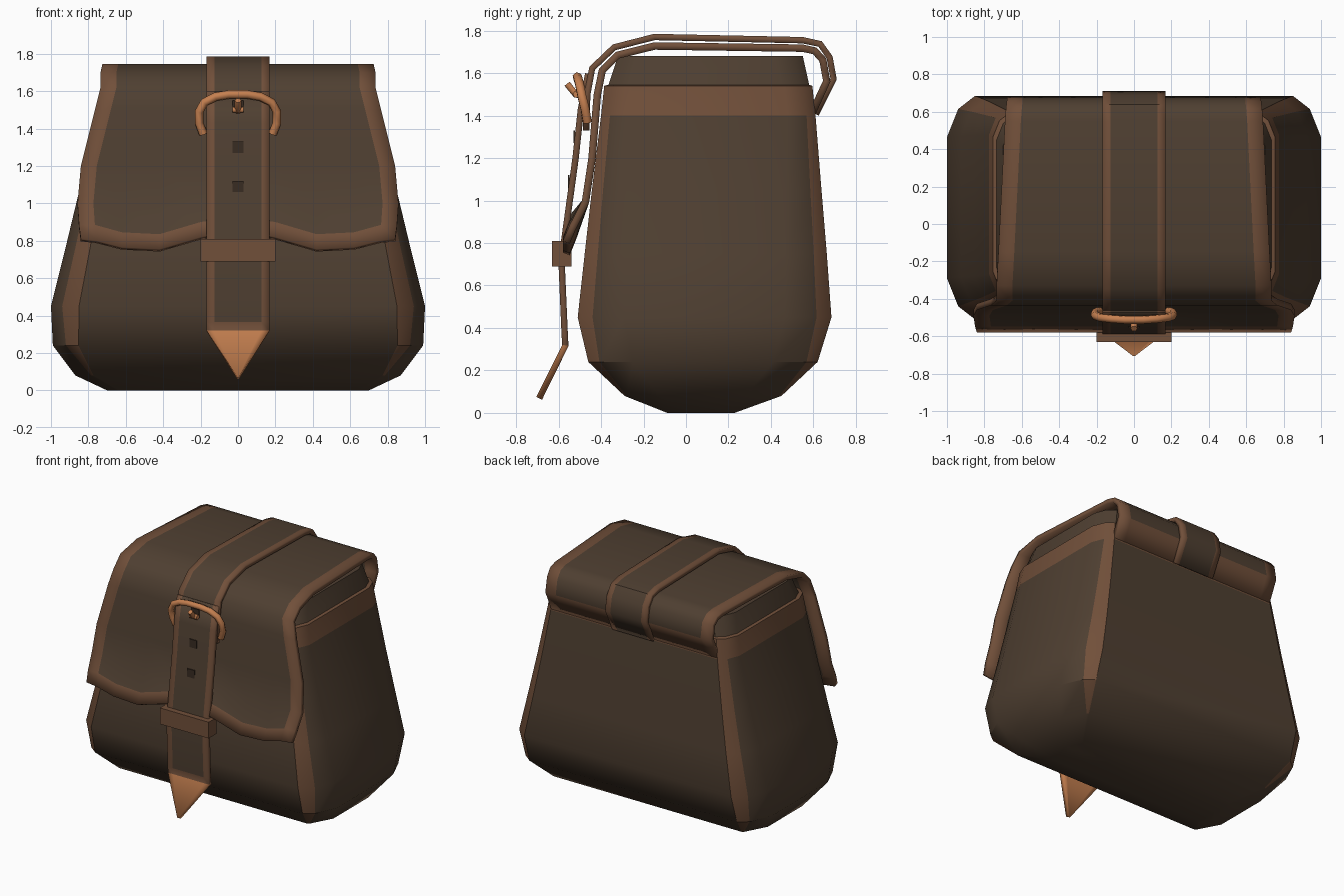
import bpy, math

if "Cube" in bpy.data.objects:
    bpy.data.objects.remove(bpy.data.objects["Cube"])

def material(name, rgb):
    m = bpy.data.materials.new(name)
    m.diffuse_color = (*rgb, 1)
    m.use_nodes = True
    m.node_tree.nodes["Principled BSDF"].inputs["Base Color"].default_value = m.diffuse_color
    return m

DARK = material("dark leather", (0.078, 0.050, 0.031))
TRIM = material("brown trim", (0.165, 0.079, 0.042))
COPPER = material("copper", (0.56, 0.215, 0.08))
HOLE = material("hole brown", (0.04, 0.025, 0.016))
MATS = [DARK, TRIM, COPPER, HOLE]

def make(name, verts, faces, mats, smooth=40):
    me = bpy.data.meshes.new(name)
    me.from_pydata(verts, [], faces)
    ob = bpy.data.objects.new(name, me)
    bpy.context.collection.objects.link(ob)
    for m in MATS:
        me.materials.append(m)
    for p, i in zip(me.polygons, mats):
        p.material_index = i
    if smooth:
        bpy.ops.object.select_all(action='DESELECT')
        ob.select_set(True)
        bpy.context.view_layer.objects.active = ob
        bpy.ops.object.shade_smooth_by_angle(angle=math.radians(smooth))
    return ob

def sheet(name, grid, rule, thick):
    """Leather sheet from rows of points (outer surface), thickened inward."""
    n = len(grid[0])
    verts = [p for row in grid for p in row]
    faces, mats = [], []
    for i in range(len(grid) - 1):
        for j in range(n - 1):
            a = i * n + j
            faces.append((a, a + n, a + n + 1, a + 1))
            mats.append(rule(i, j))
    ob = make(name, verts, faces, mats)
    s = ob.modifiers.new("thickness", 'SOLIDIFY')
    s.thickness = thick
    s.offset = -1
    return ob

def box(name, lo, hi, mat):
    v = [(x, y, z) for x in (lo[0], hi[0]) for y in (lo[1], hi[1]) for z in (lo[2], hi[2])]
    f = [(0, 1, 3, 2), (4, 6, 7, 5), (0, 4, 5, 1), (2, 3, 7, 6), (0, 2, 6, 4), (1, 5, 7, 3)]
    return make(name, v, f, [mat] * 6, 0)

# Bag body: rings of z, half width, front y, back y, corner size, corner pinch
rings = [(0, .70, -.11, .25, .6, .9), (.08, .87, -.32, .48, .9, .85),
         (.24, .99, -.47, .63, 1, .25), (.45, 1.0, -.51, .685, 1, 0),
         (.75, .925, -.477, .663, .88, 0), (1.05, .853, -.443, .638, .75, 0),
         (1.40, .775, -.40, .61, .6, 0), (1.54, .755, -.385, .595, .6, 0),
         (1.545, .735, -.365, .58, .6, 0), (1.68, .70, -.32, .55, .6, 0)]
verts, faces, mats = [], [], []
for z, w, y0, y1, s, t in rings:
    corner = [(0, .22), (.06 + .04 * t, .07 - .03 * t), (.15 - .05 * t, .04 * t)]
    corner = [(a * s, b * s) for a, b in corner]
    verts += [(w - a, y1 - b, z) for a, b in corner]
    verts += [(-w + a, y1 - b, z) for a, b in reversed(corner)]
    verts += [(-w + a, y0 + b, z) for a, b in corner]
    verts += [(w - a, y0 + b, z) for a, b in reversed(corner)]
N = 12
for i in range(len(rings) - 1):
    for j in range(N):
        k = (j + 1) % N
        faces.append((i * N + j, i * N + k, i * N + N + k, i * N + N + j))
        strip = 1 <= i <= 5 and j in (1, 3, 7, 9)      # corner piping
        mats.append(1 if strip or i in (6, 7) else 0)  # rim band
faces += [tuple(reversed(range(N))), tuple(range((len(rings) - 1) * N, len(rings) * N))]
mats += [0, 0]
make("bag_body", verts, faces, mats, 35)

# Flap: path of y, z, half width; last two rows follow the scalloped hem
path = [(.612, 1.41, .68), (.68, 1.56, .68), (.66, 1.67, .68), (.615, 1.72, .685),
        (.55, 1.735, .69), (-.15, 1.745, .725), (-.33, 1.70, .735), (-.41, 1.62, .735),
        (-.435, 1.5, .765), (-.46, 1.2, .84), (-.49, 1.0, .858)]
cols = [0, .2, .42, .62]
hem_in = [.93, .90, .835, .845, .885, .885]
hem_out = [.86, .82, .755, .765, .80, .81]

def flap_row(y, z, w):
    half = [c * min(1, (w - .08) / .7) for c in cols] + [w - .085, w]
    zs = z if isinstance(z, list) else [z] * 6
    pts = [(x, y, h) for x, h in zip(half, zs)]
    return [(-x, a, h) for x, a, h in reversed(pts[1:])] + pts

grid = [flap_row(*p) for p in path]
grid += [flap_row(-.548, hem_in, .85), flap_row(-.58, hem_out, .84)]
sheet("flap", grid, lambda i, j: 1 if j in (0, 9) or i in (0, 11) else 0, .035)

# Straps: narrow sheets with brown edging
def strap(name, pts, rule):
    rows = []
    for y, z, w in pts:
        v = max(w - .042, w * .7)
        rows.append([(x, y, z) for x in (-w, -v, v, w)])
    return sheet(name, rows, rule, .03)

W = .168
strap("upper_strap", [(y, z, W) for y, z in [
    (.625, 1.40), (.71, 1.57), (.69, 1.68), (.64, 1.75), (.55, 1.77), (-.15, 1.785),
    (-.345, 1.735), (-.455, 1.63), (-.48, 1.5), (-.485, 1.33)]],
    lambda i, j: 0 if j == 1 else 1)
front = [(-.475, 1.60, W), (-.51, 1.43, W), (-.535, 1.2, W), (-.59, .80, W), (-.60, .69, W),
         (-.586, .365, W), (-.583, .32, W), (-.705, .075, .006)]
strap("front_strap", front,
      lambda i, j: 2 if i == 6 else (0 if j == 1 and i < 5 else 1))

# Strap keeper loop
box("strap_keeper", (-.20, -.63, .69), (.20, -.54, .81), 1)

# Punched holes in the strap
for i, (y, z) in enumerate([(-.498, 1.52), (-.525, 1.30), (-.552, 1.09)]):
    box("strap_hole_%d" % (i + 1), (-.03, y - .004, z - .03), (.03, y + .003, z + .03), 3)

# Buckle: bowed copper tube and prong
def tube(name, pts, r):
    cu = bpy.data.curves.new(name, 'CURVE')
    cu.dimensions = '3D'
    cu.bevel_depth = r
    cu.bevel_resolution = 1
    cu.use_fill_caps = True
    sp = cu.splines.new('POLY')
    sp.points.add(len(pts) - 1)
    for p, c in zip(sp.points, pts):
        p.co = (*c, 1)
    cu.materials.append(COPPER)
    ob = bpy.data.objects.new(name, cu)
    bpy.context.collection.objects.link(ob)

half = [(.185, -.465, 1.37), (.208, -.475, 1.43), (.208, -.49, 1.49), (.18, -.50, 1.54),
        (.12, -.507, 1.57), (.05, -.512, 1.582)]
tube("buckle", [(-x, y, z) for x, y, z in half] + half[::-1], .023)
tube("buckle_prong", [(0, -.47, 1.49), (0, -.52, 1.50), (0, -.56, 1.55)], .018)
tube("prong_bar", [(-.03, -.515, 1.50), (.03, -.515, 1.50)], .018)
